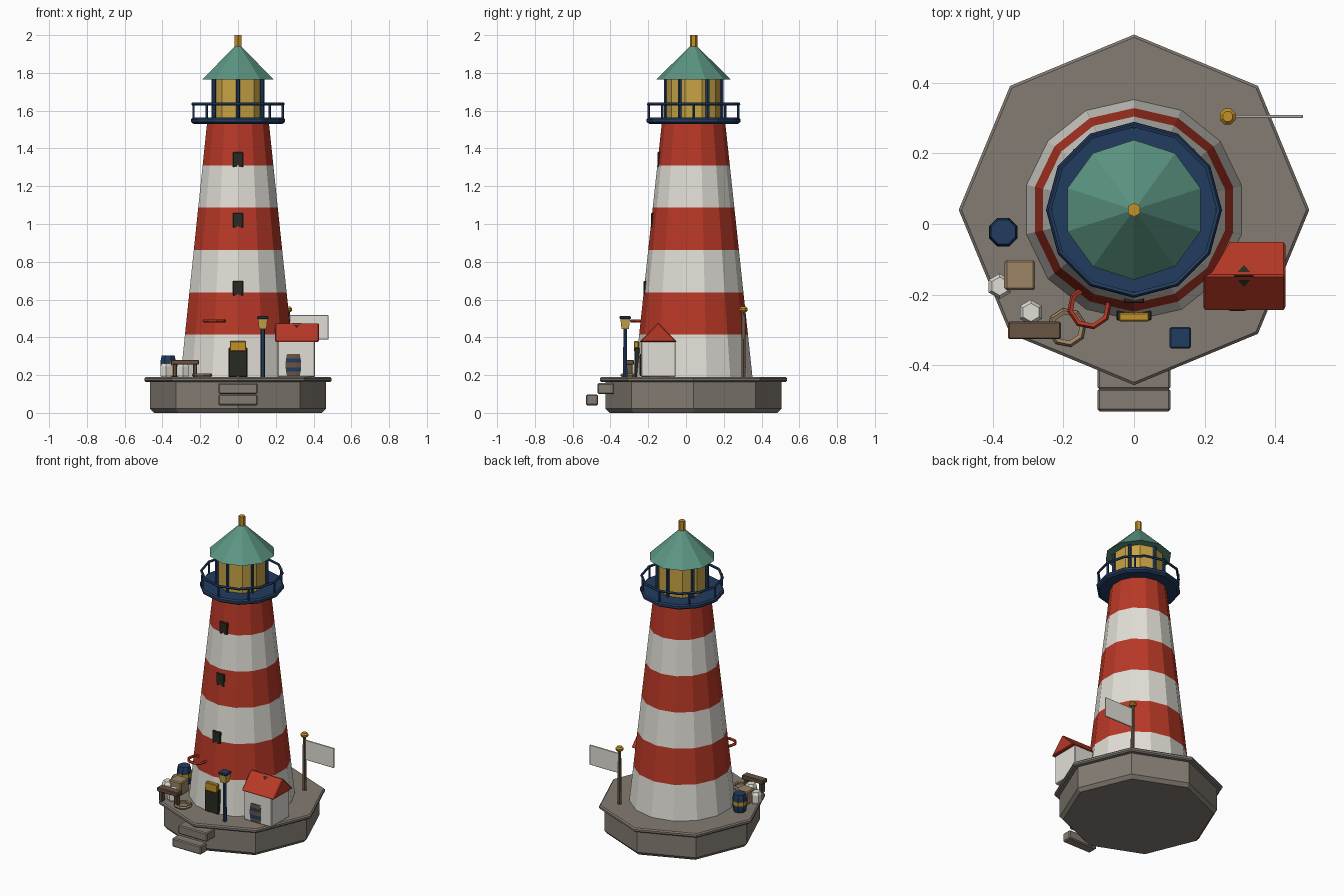
import bpy, bmesh, math
from mathutils import Vector

if "Cube" in bpy.data.objects:
    bpy.data.objects.remove(bpy.data.objects["Cube"])

PI = math.pi
CY = 0.04          # tower axis sits slightly behind the origin
DECK = 0.19        # top of the stone base


def mat(name, r, g, b):
    m = bpy.data.materials.new(name)
    m.diffuse_color = (r, g, b, 1)
    m.use_nodes = True
    m.node_tree.nodes["Principled BSDF"].inputs["Base Color"].default_value = m.diffuse_color
    return m


RED = mat("red paint", .48, .04, .02)
WHITE = mat("white paint", .75, .73, .67)
TEAL = mat("teal roof", .105, .30, .225)
NAVY = mat("navy metal", .016, .045, .115)
GLASS = mat("yellow glass", .58, .37, .06)
GOLD = mat("gold", .54, .28, .02)
STONE = mat("grey stone", .23, .20, .17)
DARK = mat("dark opening", .023, .023, .016)
BROWN = mat("brown wood", .14, .09, .055)
TAN = mat("tan wood", .34, .235, .13)


def finish(name, bm, mats, loc=(0, 0, 0), bevel=0):
    bmesh.ops.recalc_face_normals(bm, faces=bm.faces[:])
    me = bpy.data.meshes.new(name)
    bm.to_mesh(me)
    bm.free()
    for m in mats:
        me.materials.append(m)
    ob = bpy.data.objects.new(name, me)
    ob.location = loc
    bpy.context.collection.objects.link(ob)
    if bevel:
        mod = ob.modifiers.new("bevel", 'BEVEL')
        mod.width = bevel
        mod.segments = 1
    return ob


def lathe(name, profile, n, mats, loc=(0, 0, 0), phase=0.0, bands=None, bevel=0):
    """Closed n-sided solid from (radius, z) pairs; bands gives a material per ring."""
    bm = bmesh.new()
    rings = [[bm.verts.new((r * math.cos(phase + 2 * PI * i / n),
                            r * math.sin(phase + 2 * PI * i / n), z)) for i in range(n)]
             for r, z in profile]
    for k in range(len(rings) - 1):
        for i in range(n):
            j = (i + 1) % n
            f = bm.faces.new((rings[k][i], rings[k][j], rings[k + 1][j], rings[k + 1][i]))
            f.material_index = bands[k] if bands else 0
    bm.faces.new(rings[0][::-1])
    f = bm.faces.new(rings[-1])
    f.material_index = bands[-1] if bands else 0
    return finish(name, bm, mats, loc, bevel)


def box(name, x, y, z, m, bevel=0.004):
    """Box from (min, max) ranges."""
    c = [(a + b) / 2 for a, b in (x, y, z)]
    bm = bmesh.new()
    bmesh.ops.create_cube(bm, size=1)
    bmesh.ops.scale(bm, vec=(x[1] - x[0], y[1] - y[0], z[1] - z[0]), verts=bm.verts)
    return finish(name, bm, [m], c, bevel)


def ring(name, R, r, n, k, m, loc, phase=0.0):
    """Low-poly torus."""
    bm = bmesh.new()
    v = [[bm.verts.new(((R + r * math.cos(2 * PI * j / k)) * math.cos(phase + 2 * PI * i / n),
                        (R + r * math.cos(2 * PI * j / k)) * math.sin(phase + 2 * PI * i / n),
                        r * math.sin(2 * PI * j / k))) for j in range(k)] for i in range(n)]
    for i in range(n):
        for j in range(k):
            a, b = (i + 1) % n, (j + 1) % k
            bm.faces.new((v[i][j], v[a][j], v[a][b], v[i][b]))
    return finish(name, bm, [m], loc)


# Stone base, rim and steps
lathe("base", [(.445, 0), (.465, .022), (.465, .17)], 8, [STONE], (0, CY, 0))
lathe("base_rim", [(.488, .164), (.496, .171), (.496, .183), (.488, DECK)], 8, [STONE], (0, CY, 0))
box("upper_step", (-.103, .103), (-.468, -.38), (.10, .157), STONE, .006)
box("lower_step", (-.103, .103), (-.53, -.465), (.04, .097), STONE, .006)


# Striped tower
def tower_r(z):
    return .312 - .144 * (z - DECK) / 1.345


stripes = [DECK + 1.345 * i / 6 for i in range(7)]
lathe("tower", [(tower_r(z), z) for z in stripes], 14, [WHITE, RED], (0, CY, 0), PI / 2,
      [0, 1, 0, 1, 0, 1])

# Tower windows and door
for i, z in enumerate((.66, 1.02, 1.341)):
    front = CY - tower_r(z - .024)
    box(f"tower_window_{i}", (-.029, .029), (front, front + .03), (z - .039, z + .039), DARK)
box("door", (-.05, .05), (-.273, -.245), (DECK, .345), DARK)
box("door_sign", (-.043, .043), (-.276, -.25), (.327, .38), GOLD)

# Gallery with railing
lathe("gallery", [(.235, 1.53), (.249, 1.54), (.249, 1.555), (.24, 1.563)], 12, [NAVY], (0, CY, 0))
ring("gallery_rail", .24, .008, 12, 5, NAVY, (0, CY, 1.635))
for i in range(8):
    a = i * PI / 4
    lathe(f"rail_post_{i}", [(.007, 1.555), (.007, 1.635)], 5, [NAVY],
          (.236 * math.cos(a), CY + .236 * math.sin(a), 0))

# Lantern room, mullions, roof and finial
lathe("lantern_glass", [(.145, 1.56), (.145, 1.775)], 10, [GLASS], (0, CY, 0), PI / 2)
for i in range(6):
    a = PI / 2 + i * PI / 3
    lathe(f"lantern_post_{i}", [(.011, 1.56), (.011, 1.775)], 6, [NAVY],
          (.148 * math.cos(a), CY + .148 * math.sin(a), 0))
lathe("lantern_roof", [(.198, 1.765), (.014, 1.945)], 10, [TEAL], (0, CY, 0), PI / 2)
lathe("finial", [(.02, 1.935), (.02, 2.0)], 6, [GOLD], (0, CY, 0), PI / 2)

# Hut with gable roof
box("hut_walls", (.21, .407), (-.238, -.055), (DECK, .385), WHITE)
bm = bmesh.new()
ends = [[bm.verts.new((x, y, z)) for y, z in ((-.247, .376), (-.047, .376), (-.147, .478))]
        for x in (.196, .428)]
for i in range(3):
    j = (i + 1) % 3
    bm.faces.new((ends[0][i], ends[0][j], ends[1][j], ends[1][i]))
bm.faces.new(ends[0])
bm.faces.new(ends[1])
finish("hut_roof", bm, [RED], bevel=.005)

# Dark diamond folded over the hut ridge
bm = bmesh.new()
e = [bm.verts.new(p) for p in ((.283, -.147, .477), (.339, -.147, .477),
                               (.311, -.178, .448), (.311, -.116, .448))]
bm.faces.new((e[0], e[2], e[1]))
bm.faces.new((e[0], e[1], e[3]))
finish("hut_ridge_vent", bm, [DARK])


# Barrels: one free standing, one set into the hut wall
def barrel(name, loc, mats, bands, flat=1):
    prof = [(.037, 0), (.042, .022), (.044, .045), (.044, .07), (.042, .092), (.037, .115)]
    ob = lathe(name, prof, 8, mats, loc, PI / 8, bands)
    ob.scale.y = flat


barrel("deck_barrel", (-.37, -.023, DECK), [NAVY, GOLD], [0, 0, 1, 0, 0])
barrel("hut_barrel", (.293, -.236, DECK + .006), [BROWN, NAVY], [0, 1, 0, 1, 0], .25)

# Flag on its pole
lathe("flag_pole", [(.013, DECK), (.011, .54)], 6, [BROWN], (.265, .304, 0))
lathe("flag_pole_cap", [(.017, .535), (.024, .543), (.024, .552), (.015, .562)], 8, [GOLD],
      (.265, .304, 0), PI / 8)
box("flag", (.272, .478), (.300, .308), (.388, .517), WHITE, .002)

# Lamp post
lathe("lamp_post", [(.013, DECK), (.011, .45)], 6, [NAVY], (.131, -.322, 0))
lathe("lamp_glass", [(.028, .445), (.036, .5)], 4, [GLASS], (.131, -.322, 0), PI / 4)
box("lamp_cap", (.101, .161), (-.352, -.292), (.497, .512), NAVY)

# Red life ring on the tower and rope coil on the deck
ring("life_ring", .055, .009, 8, 5, RED, (-.126, -.235, .487), .2)
ring("rope_coil", .046, .010, 8, 5, TAN, (-.19, -.293, .2), .2)

# Crate, bench and white buoys
box("crate", (-.366, -.28), (-.187, -.102), (DECK, .275), TAN, .006)
box("bench_seat", (-.356, -.207), (-.326, -.276), (.255, .281), BROWN)
for i, x in enumerate((-.345, -.238)):
    box(f"bench_leg_{i}", (x, x + .022), (-.32, -.282), (DECK, .26), BROWN)
for i, (x, y) in enumerate(((-.292, -.25), (-.38, -.176))):
    lathe(f"buoy_{i}", [(.032, DECK), (.036, .2), (.036, .245), (.026, .262)], 6, [WHITE],
          (x, y, 0), PI / 2)
